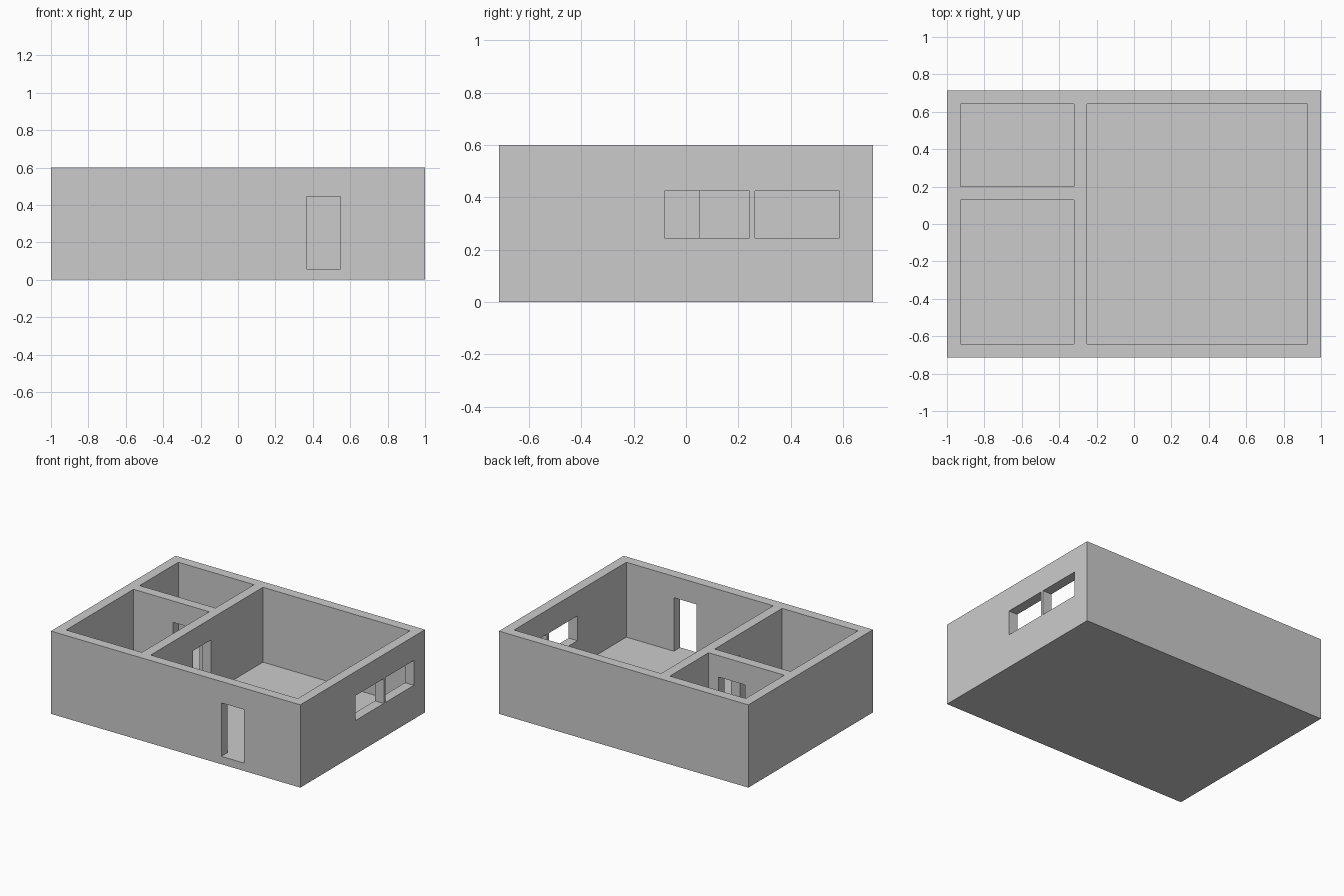
import bpy
import bmesh
from mathutils import Matrix, Vector

cube = bpy.data.objects.get("Cube")
if cube:
    bpy.data.objects.remove(cube, do_unlink=True)

plaster = bpy.data.materials.new("light grey plaster")
plaster.use_nodes = True
colour = (0.6, 0.6, 0.6, 1)
plaster.diffuse_color = colour
plaster.node_tree.nodes["Principled BSDF"].inputs["Base Color"].default_value = colour


def block(name, x, y, z):
    """Box spanning the given (low, high) ranges."""
    low, high = Vector((x[0], y[0], z[0])), Vector((x[1], y[1], z[1]))
    bm = bmesh.new()
    place = Matrix.Translation((low + high) / 2) @ Matrix.Diagonal((high - low).to_4d())
    bmesh.ops.create_cube(bm, size=1, matrix=place)
    mesh = bpy.data.meshes.new(name)
    bm.to_mesh(mesh)
    bm.free()
    mesh.materials.append(plaster)
    obj = bpy.data.objects.new(name, mesh)
    bpy.context.collection.objects.link(obj)
    return obj


half_x, half_y, height = 1.0, 0.714, 0.6
wall, floor, door_top = 0.0714, 0.057, 0.445
inner_x, inner_y = half_x - wall, half_y - wall
part_x = (-0.321, -0.25)      # wall beside the large room
part_y = (0.129, 0.2)         # wall between the small rooms
room_z, door_z, window_z = (floor, 1), (floor, door_top), (0.245, 0.425)
eps = 0.03                    # cutter overshoot into open space


def through(span):
    return span[0] - eps, span[1] + eps


building = block("house_shell", (-half_x, half_x), (-half_y, half_y), (0, height))

openings = [
    # Rooms open to the top
    ("large_room", (part_x[1], inner_x), (-inner_y, inner_y), room_z),
    ("small_back_room", (-inner_x, part_x[0]), (part_y[1], inner_y), room_z),
    ("small_front_room", (-inner_x, part_x[0]), (-inner_y, part_y[0]), room_z),
    # Doorways
    ("front_door", (0.366, 0.548), through((-half_y, -inner_y)), door_z),
    ("large_room_door", through(part_x), (-0.16, 0.05), door_z),
    ("small_room_door", (-0.612, -0.4), through(part_y), door_z),
    # Side windows
    ("window_front", through((inner_x, half_x)), (-0.083, 0.242), window_z),
    ("window_back", through((inner_x, half_x)), (0.264, 0.586), window_z),
]

# Cut every opening, then discard its cutter
bpy.context.view_layer.objects.active = building
for name, x, y, z in openings:
    cutter = block(name + "_cutter", x, y, z)
    cutter.hide_render = True
    cut = building.modifiers.new(name, 'BOOLEAN')
    cut.operation, cut.solver, cut.object = 'DIFFERENCE', 'EXACT', cutter
    bpy.ops.object.modifier_apply(modifier=name)
    bpy.data.objects.remove(cutter, do_unlink=True)
